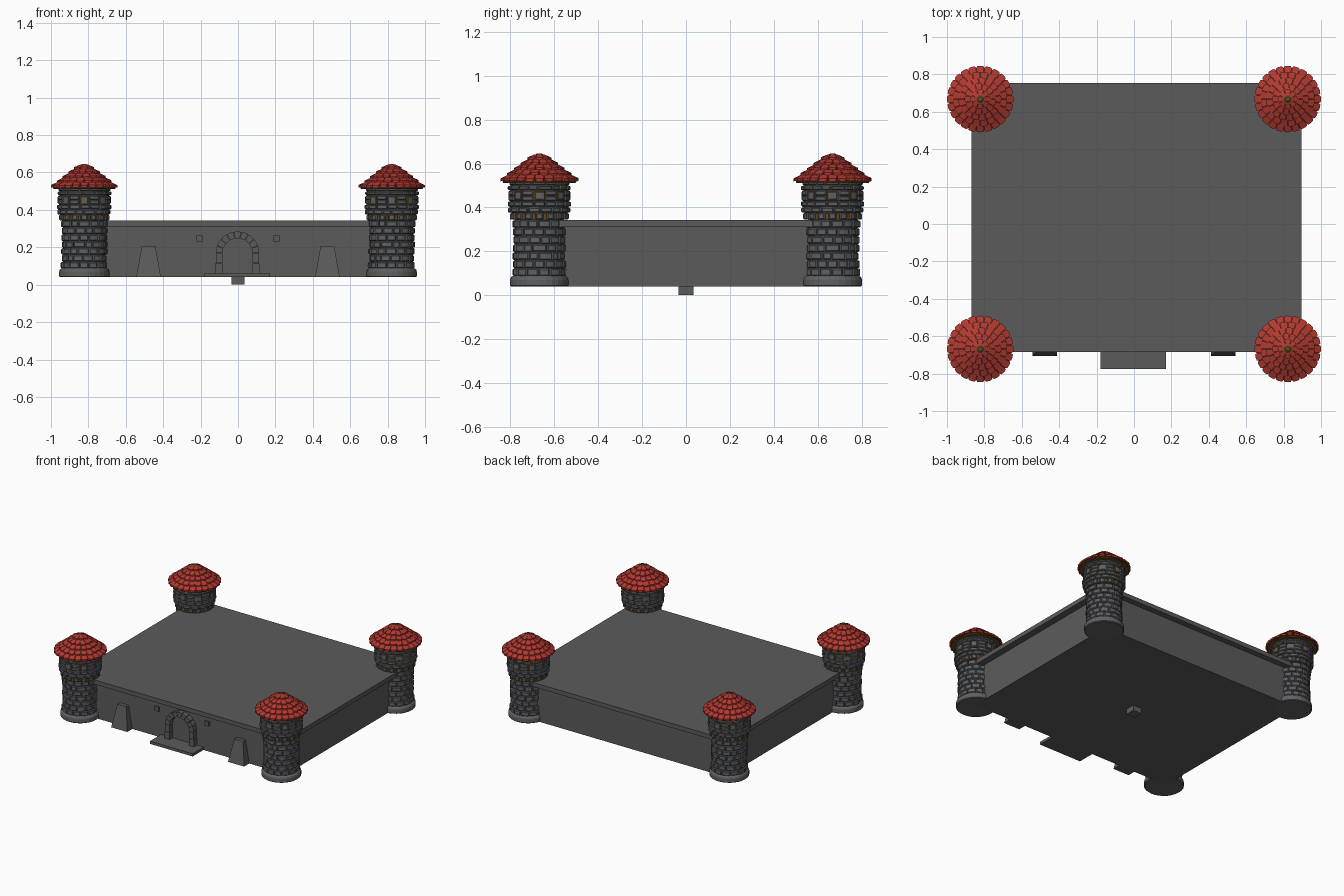
import bpy, bmesh, math, random
from mathutils import Vector

if "Cube" in bpy.data.objects:
    bpy.data.objects.remove(bpy.data.objects["Cube"])
random.seed(4)
TAU = math.tau


def mat(name, rgb):
    m = bpy.data.materials.new(name)
    m.diffuse_color = (*rgb, 1)
    m.use_nodes = True
    m.node_tree.nodes["Principled BSDF"].inputs["Base Color"].default_value = m.diffuse_color
    return m


WALL = mat("wall_grey", (0.105, 0.105, 0.105))
STONE = mat("tower_stone", (0.115, 0.118, 0.125))
RED = mat("roof_red", (0.45, 0.04, 0.03))
WOOD = mat("brown_wood", (0.13, 0.07, 0.015))


def finish(bm, name, mats, loc=(0, 0, 0)):
    bmesh.ops.recalc_face_normals(bm, faces=bm.faces[:])
    me = bpy.data.meshes.new(name)
    bm.to_mesh(me)
    bm.free()
    for m in mats:
        me.materials.append(m)
    ob = bpy.data.objects.new(name, me)
    ob.location = loc
    bpy.context.collection.objects.link(ob)
    return ob


def prism(bm, pts, y0, y1):
    """Extrude an outline given in x-z from y0 to y1."""
    a = [bm.verts.new((x, y0, z)) for x, z in pts]
    b = [bm.verts.new((x, y1, z)) for x, z in pts]
    bm.faces.new(a)
    bm.faces.new(b)
    n = len(pts)
    for i in range(n):
        bm.faces.new((a[i], a[(i + 1) % n], b[(i + 1) % n], b[i]))


def box(name, x0, x1, y0, y1, z0, z1, m=WALL):
    bm = bmesh.new()
    prism(bm, [(x0, z0), (x1, z0), (x1, z1), (x0, z1)], y0, y1)
    return finish(bm, name, [m])


def brick(bm, a0, a1, ri, ro, z0, z1, mi=0, c=0.005):
    """Curved chamfered stone between two angles."""
    e = c / ro
    cols = []
    for k, a in enumerate((a0, a0 + e, (a0 + a1) / 2, a1 - e, a1)):
        r = ro - (c if k in (0, 4) else 0)
        prof = [(ri, z0), (r - c, z0), (r, z0 + c), (r, z1 - c), (r - c, z1), (ri, z1)]
        cols.append([bm.verts.new((p * math.cos(a), p * math.sin(a), z)) for p, z in prof])
    faces = [bm.faces.new(cols[0]), bm.faces.new(cols[-1])]
    for p, q in zip(cols, cols[1:]):
        for i in range(6):
            j = (i + 1) % 6
            faces.append(bm.faces.new((p[i], p[j], q[j], q[i])))
    for f in faces:
        f.material_index = mi


def course(bm, n, r, z0, z1, phase):
    """One ring of slightly irregular stones."""
    cuts = [(i + random.uniform(-0.14, 0.14) + phase) * TAU / n for i in range(n)]
    cuts.append(cuts[0] + TAU)
    for a, b in zip(cuts, cuts[1:]):
        brick(bm, a + 0.012, b - 0.012, r - 0.02, r + random.uniform(-0.003, 0.003),
              z0 + random.uniform(0.0008, 0.002), z1 - random.uniform(0.0008, 0.002))


def lathe(bm, prof, n=24):
    rings = [[bm.verts.new((r * math.cos(i * TAU / n), r * math.sin(i * TAU / n), z))
              for i in range(n)] for r, z in prof]
    for p, q in zip(rings, rings[1:]):
        for i in range(n):
            j = (i + 1) % n
            bm.faces.new((p[i], p[j], q[j], q[i]))
    bm.faces.new(rings[0])
    bm.faces.new(rings[-1])


# --- main block, overhanging slab, peg, front details ---
box("main_walls", -0.82, 0.845, -0.645, 0.71, 0.04, 0.315)
box("top_slab", -0.87, 0.895, -0.685, 0.753, 0.31, 0.342)
box("bottom_peg", -0.035, 0.035, -0.035, 0.035, 0.0, 0.045)
box("door_step", -0.178, 0.172, -0.775, -0.64, 0.042, 0.062)
for s, side in ((-1, "left"), (1, "right")):
    box(side + "_wall_block", s * 0.205 - 0.016, s * 0.205 + 0.016, -0.66, -0.64, 0.232, 0.264)
    # sloping buttress: broad foot, narrow top
    bm = bmesh.new()
    x = s * 0.478
    prism(bm, [(x - 0.066, 0.04), (x + 0.066, 0.04), (x + 0.036, 0.207), (x - 0.036, 0.207)],
          -0.705, -0.64)
    for v in bm.verts:
        if v.co.z > 0.2 and v.co.y < -0.7:
            v.co.y = -0.675
    finish(bm, side + "_buttress", [WALL])

# --- door arch of separate stones ---
bm = bmesh.new()
cx, cz, N = -0.003, 0.168, 9
for i in range(N):
    a, b = i * math.pi / N + 0.012, (i + 1) * math.pi / N - 0.012
    prism(bm, [(cx + r * math.cos(t), cz + r * math.sin(t))
               for r, t in ((0.08, a), (0.116, a), (0.117, (a + b) / 2), (0.116, b), (0.08, b))],
          -0.682, -0.64)
for s in (-1, 1):
    for z0, z1, w in ((0.062, 0.113, 0.119), (0.115, 0.167, 0.115)):
        prism(bm, [(cx + s * 0.08, z0), (cx + s * w, z0), (cx + s * w, z1), (cx + s * 0.08, z1)],
              -0.682, -0.64)
finish(bm, "door_arch", [WALL])

# --- tower foot and core ---
bm = bmesh.new()
lathe(bm, [(0.128, 0.04), (0.134, 0.045), (0.134, 0.07), (0.131, 0.08), (0.122, 0.088),
           (0.113, 0.09), (0.113, 0.345), (0.122, 0.365), (0.132, 0.385), (0.132, 0.505),
           (0.12, 0.52)], 28)
foot = finish(bm, "tower_core", [STONE])

# --- tower stones ---
bm = bmesh.new()
rows = 7
for i in range(rows):
    h = (0.343 - 0.086) / rows
    course(bm, 14, 0.121 + (0.003 if i in (0, rows - 1) else 0),
           0.086 + i * h, 0.086 + (i + 1) * h, 0.5 * (i % 2))
# corbel ring: stone blocks with wooden beams between
for i in range(16):
    a = i * TAU / 16
    brick(bm, a - 0.12, a + 0.12, 0.1, 0.134, 0.344, 0.374)
    brick(bm, a + 0.13, a + 0.26, 0.1, 0.129, 0.344, 0.374, 1, 0.002)
# upper chamber
course(bm, 16, 0.142, 0.375, 0.402, 0)
course(bm, 16, 0.144, 0.402, 0.429, 0.5)
for i in range(8):
    a = i * TAU / 8
    brick(bm, a - 0.19, a + 0.19, 0.12, 0.138, 0.43, 0.477, 1, 0.002)   # wooden frame
    brick(bm, a - 0.14, a + 0.14, 0.12, 0.142, 0.436, 0.471, 0, 0.002)  # stone infill
    for z0, z1 in ((0.43, 0.453), (0.454, 0.477)):
        brick(bm, a + 0.20, a + TAU / 8 - 0.20, 0.12, 0.144, z0, z1)
course(bm, 16, 0.143, 0.478, 0.5, 0)
course(bm, 16, 0.14, 0.5, 0.522, 0.5)
stones = finish(bm, "tower_stones", [STONE, WOOD])

# --- wooden roof core ---
bm = bmesh.new()
lathe(bm, [(0.165, 0.512), (0.168, 0.518), (0.012, 0.645)], 24)
roof = finish(bm, "roof_frame", [WOOD])

# --- red tiles in overlapping rings ---
bm = bmesh.new()
counts = [24, 20, 17, 13, 8]
R0, R1, Z0, Z1 = 0.178, 0.024, 0.518, 0.636
for k, n in enumerate(counts):
    t0, t1 = k / len(counts), min((k + 1.2) / len(counts), 1.02)
    for i in range(n):
        am = (i + 0.5 * (k % 2)) * TAU / n
        drop = random.uniform(-0.02, 0.012)
        lift = random.uniform(0.012, 0.016)
        top, low = [], []
        for u, s in ((-0.46, 0), (0, 0), (0.46, 0), (0.47, 0.8), (0.34, 0.97),
                     (0, 1), (-0.34, 0.97), (-0.47, 0.8)):
            t = t1 + (t0 - drop * (k > 0) - t1) * s
            r, z = R0 + (R1 - R0) * t, Z0 + (Z1 - Z0) * t
            a = am + u * TAU / n
            p = Vector((r * math.cos(a), r * math.sin(a), z + 0.004 + (lift - 0.004) * s))
            top.append(bm.verts.new(p))
            low.append(bm.verts.new(p - Vector((0, 0, 0.013))))
        bm.faces.new(top)
        bm.faces.new(low)
        for j in range(8):
            q = (j + 1) % 8
            bm.faces.new((top[j], top[q], low[q], low[j]))
tiles = finish(bm, "roof_tiles", [RED])

# --- place the four corner towers ---
corners = [(-0.822, -0.668), (0.822, -0.668), (-0.822, 0.668), (0.822, 0.668)]
for ob in (foot, stones, roof, tiles):
    for i, (x, y) in enumerate(corners):
        o = ob if i == 0 else ob.copy()
        if i:
            bpy.context.collection.objects.link(o)
        o.location = (x, y, 0)
